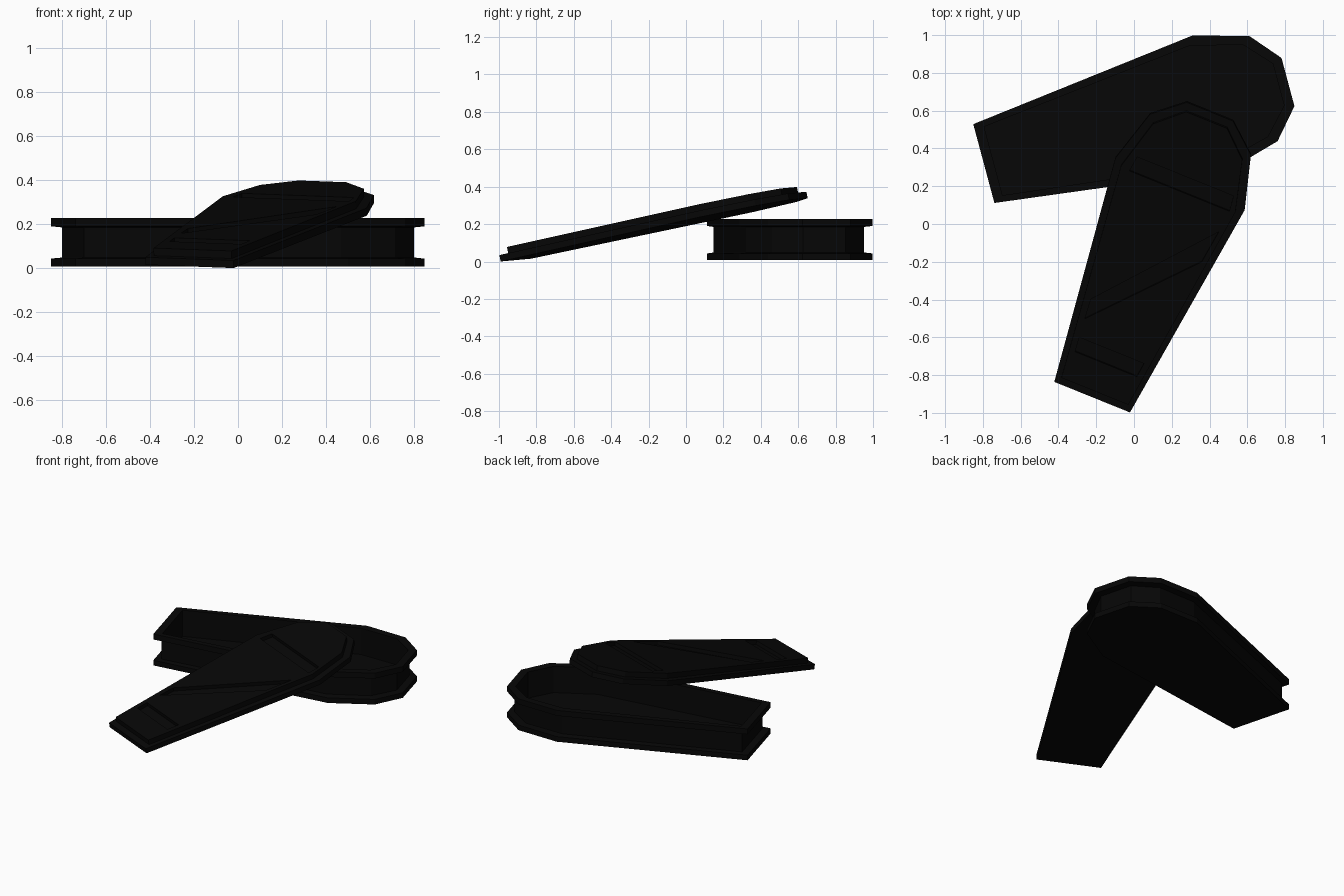
import bpy, bmesh
from math import radians
from mathutils import Vector, Matrix

cube = bpy.data.objects.get("Cube")
if cube:
    bpy.data.objects.remove(cube, do_unlink=True)

black = bpy.data.materials.new("black_wood")
black.use_nodes = True
black.diffuse_color = (0.002, 0.002, 0.002, 1)
black.node_tree.nodes["Principled BSDF"].inputs["Base Color"].default_value = black.diffuse_color

# Half outline from the foot end to the head end, mirrored across the long axis
half = [(0, 0.216), (1.243, 0.369), (1.533, 0.288), (1.667, 0.132)]
outline = [Vector((u, -v)) for u, v in half] + [Vector(p) for p in reversed(half)]


def shrink(points, ends, width):
    """Pull both ends in by a distance and scale the width."""
    mid = (min(p.x for p in points) + max(p.x for p in points)) / 2
    reach = max(p.x for p in points) - mid
    return [(mid + (p.x - mid) * (1 - ends / reach), p.y * width) for p in points]


def loft(name, points, section, matrix):
    """Stack shrunken copies of an outline; section holds (ends, width, height)."""
    bm = bmesh.new()
    rings = [[bm.verts.new((x, y, z)) for x, y in shrink(points, ends, width)]
             for ends, width, z in section]
    n = len(points)
    for low, high in zip(rings, rings[1:]):
        for i in range(n):
            j = (i + 1) % n
            bm.faces.new((low[i], low[j], high[j], high[i]))
    bm.faces.new(rings[0])
    bm.faces.new(rings[-1])
    bmesh.ops.recalc_face_normals(bm, faces=bm.faces)
    mesh = bpy.data.meshes.new(name)
    bm.to_mesh(mesh)
    bm.free()
    mesh.materials.append(black)
    obj = bpy.data.objects.new(name, mesh)
    obj.matrix_world = matrix
    bpy.context.collection.objects.link(obj)
    return obj


# Open box: inner floor, inner wall, top rim, recessed side, bottom rim
box_place = Matrix.Translation((-0.795, 0.32, 0)) @ Matrix.Rotation(radians(15), 4, "Z")
loft("coffin_box", outline,
     [(0.052, 0.87, 0.043), (0.052, 0.87, 0.228), (0, 1, 0.228), (0, 1, 0.19),
      (0.046, 0.885, 0.185), (0.046, 0.885, 0.048), (0, 1, 0.043), (0, 1, 0.007)], box_place)

# Lid leaning on the box: wide brim with a raised panel
lid_place = (Matrix.Translation((-0.22, -0.91, 0.0075))
             @ Matrix.Rotation(radians(67.6), 4, "Z")
             @ Matrix.Rotation(radians(-11.3), 4, "Y")
             @ Matrix.Rotation(radians(2), 4, "X"))
lid = loft("coffin_lid", outline,
           [(0, 1, 0), (0, 1, 0.035), (0.042, 0.885, 0.035), (0.042, 0.885, 0.07)], lid_place)

# Three bands sunk into the raised panel
bands = {
    "foot_band": [(0.2, -0.176), (0.28, -0.185), (0.28, 0.185), (0.2, 0.176)],
    "diagonal_band": [(0.385, 0.195), (0.905, -0.262), (1.09, -0.285), (0.495, 0.205)],
    "head_band": [(1.215, -0.295), (1.3, -0.285), (1.3, 0.265), (1.215, 0.275)],
}
cutters = []
for name, corners in bands.items():
    cutter = loft(name + "_cutter", [Vector(c) for c in corners],
                  [(0, 1, 0.045), (0, 1, 0.1)], lid_place)
    cutter.hide_render = True
    cut = lid.modifiers.new(name, "BOOLEAN")
    cut.operation = "DIFFERENCE"
    cut.solver = "EXACT"
    cut.object = cutter
    cutters.append(cutter)

# Bake the cuts and drop the cutters
bpy.context.view_layer.update()
graph = bpy.context.evaluated_depsgraph_get()
carved = bpy.data.meshes.new_from_object(lid.evaluated_get(graph))
lid.modifiers.clear()
lid.data = carved
for cutter in cutters:
    bpy.data.objects.remove(cutter, do_unlink=True)
